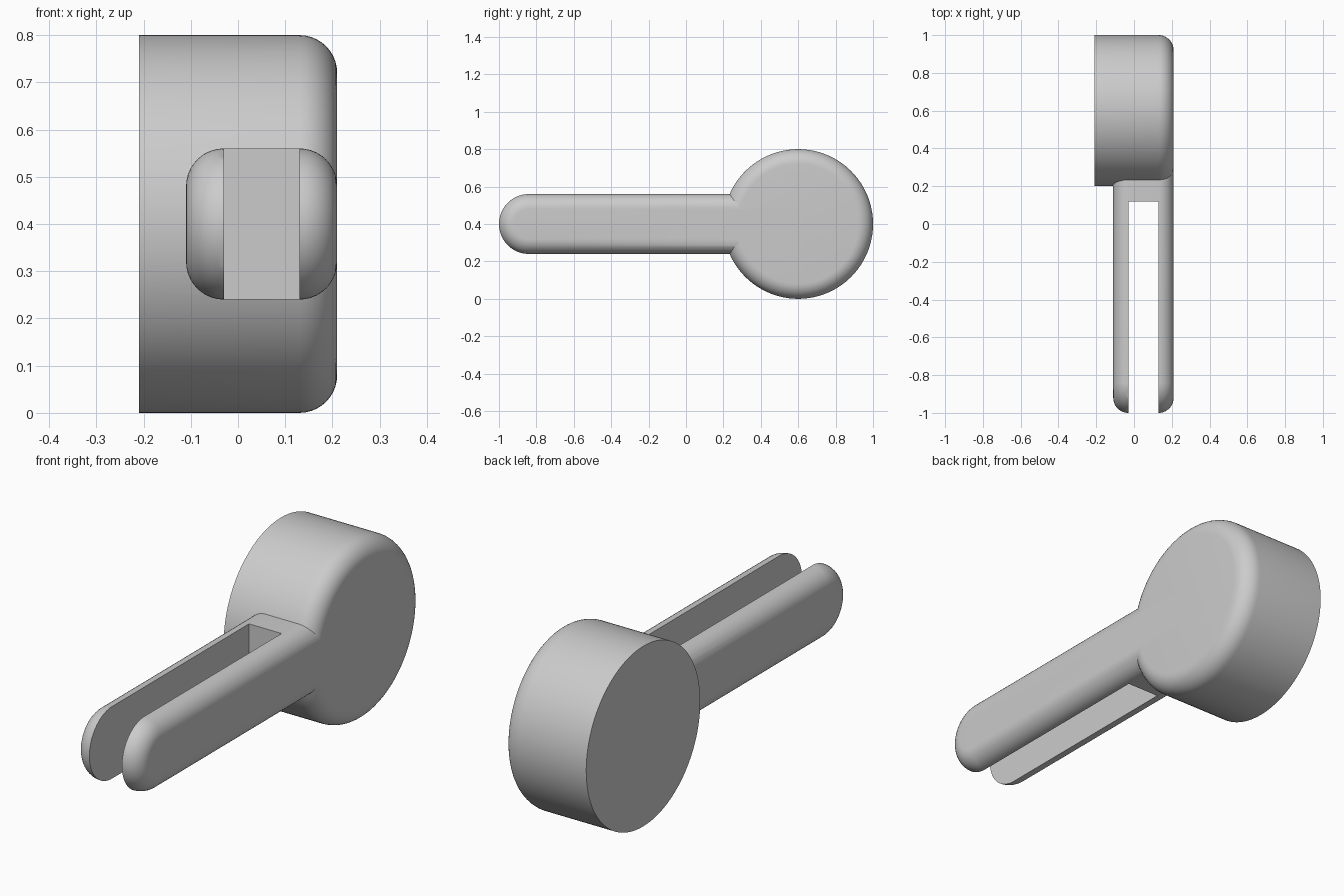
import bpy
import bmesh
from math import sin, cos, pi, radians

if "Cube" in bpy.data.objects:
    bpy.data.objects.remove(bpy.data.objects["Cube"])

FILLET = 0.08
STEPS = 10
MID_Z = 0.4

grey = bpy.data.materials.new("light grey")
grey.use_nodes = True
colour = (0.6, 0.6, 0.6, 1)
grey.diffuse_color = colour
grey.node_tree.nodes["Principled BSDF"].inputs["Base Color"].default_value = colour


def arc(cy, r, start, end, n):
    """Points of an arc in the YZ plane."""
    angles = [start + (end - start) * i / n for i in range(n + 1)]
    return [(cy + r * cos(a), MID_Z + r * sin(a)) for a in angles]


def drum_outline(inset):
    return arc(0.6, 0.4 - inset, 0, 2 * pi, 128)[:-1]


def arm_outline(inset):
    r = 0.16 - inset
    return arc(-0.84, r, pi / 2, 3 * pi / 2, 48) + [(0.6, MID_Z - r), (0.6, MID_Z + r)]


def quarter(x_side, direction):
    """Stations (x, inset) of a fillet running out to a flat side."""
    turns = [pi / 2 * i / STEPS for i in range(STEPS + 1)]
    return [(x_side + direction * FILLET * (sin(t) - 1), FILLET * (1 - cos(t))) for t in turns]


def loft(name, outline, stations):
    """Skin an inset outline along X and cap both ends."""
    bm = bmesh.new()
    rings = [[bm.verts.new((x, y, z)) for y, z in outline(d)] for x, d in stations]
    for a, b in zip(rings, rings[1:]):
        for i in range(len(a)):
            j = (i + 1) % len(a)
            bm.faces.new((a[i], a[j], b[j], b[i]))
    bm.faces.new(rings[0])
    bm.faces.new(rings[-1])
    bmesh.ops.recalc_face_normals(bm, faces=bm.faces)
    mesh = bpy.data.meshes.new(name)
    bm.to_mesh(mesh)
    bm.free()
    mesh.materials.append(grey)
    obj = bpy.data.objects.new(name, mesh)
    bpy.context.collection.objects.link(obj)
    return obj


def combine(target, tool, operation):
    """Apply a boolean and discard the tool."""
    mod = target.modifiers.new(operation, "BOOLEAN")
    mod.operation = operation
    mod.solver = "EXACT"
    mod.object = tool
    bpy.context.view_layer.objects.active = target
    bpy.ops.object.modifier_apply(modifier=mod.name)
    bpy.data.objects.remove(tool)


# Drum, flat on one side and rounded on the other
body = loft("drum_with_forked_arm", drum_outline, [(-0.21, 0)] + quarter(0.21, 1))

# Arm, rounded on both sides
arm = loft("arm", arm_outline, quarter(-0.11, -1)[::-1] + quarter(0.21, 1))

# Slot that splits the arm into two prongs
bpy.ops.mesh.primitive_cube_add(size=1, location=(0.05, -0.49, MID_Z))
slot = bpy.context.object
slot.name = "slot_cutter"
slot.scale = (0.16, 1.22, 0.6)
slot.hide_render = True
combine(arm, slot, "DIFFERENCE")
combine(body, arm, "UNION")

# Smooth rounded faces, crisp edges
bpy.ops.object.select_all(action="DESELECT")
body.select_set(True)
bpy.context.view_layer.objects.active = body
bpy.ops.object.shade_smooth_by_angle(angle=radians(30))
